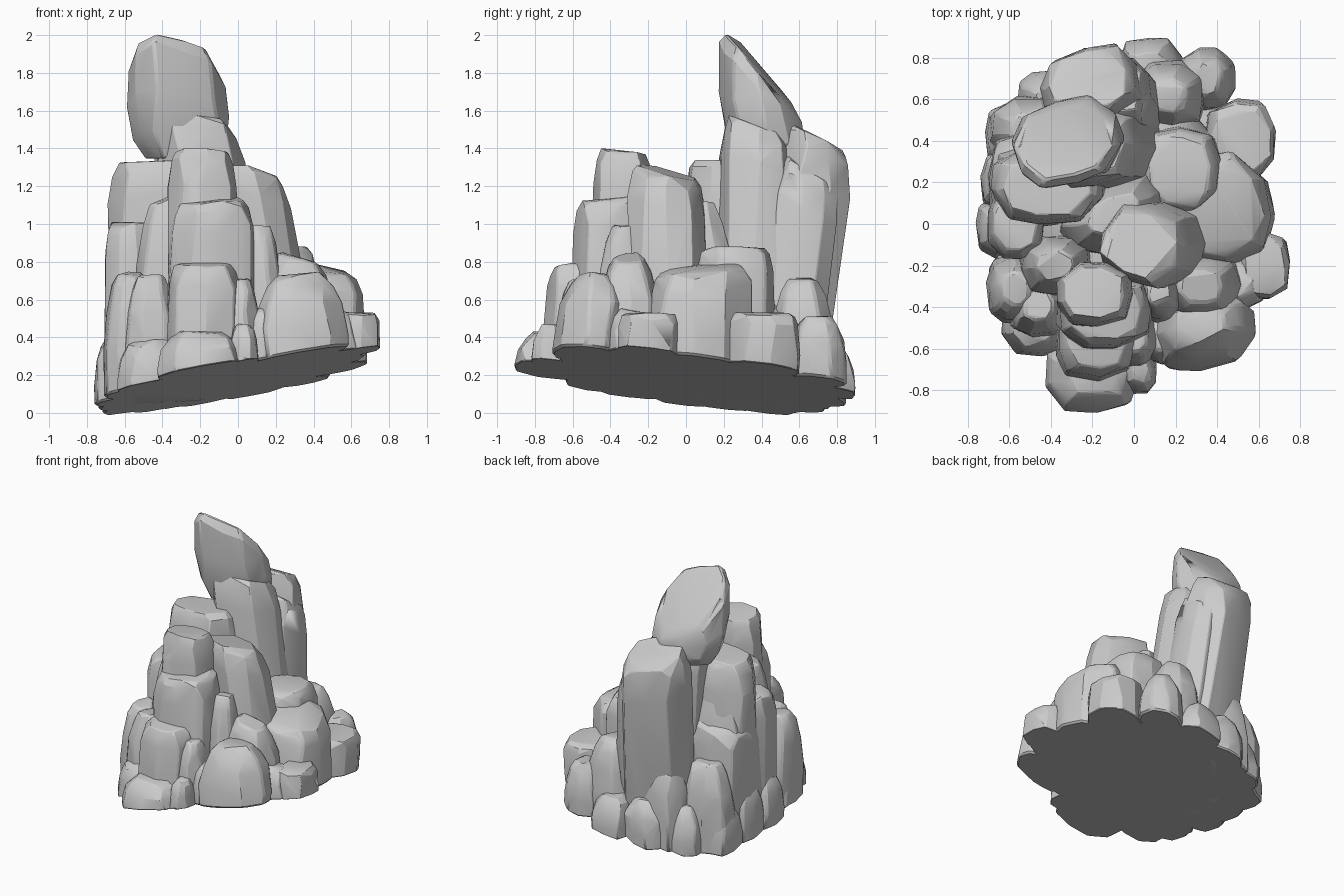
import bpy, bmesh, math, random
from mathutils import Vector

random.seed(7)

if "Cube" in bpy.data.objects:
    bpy.data.objects.remove(bpy.data.objects["Cube"], do_unlink=True)

stone = bpy.data.materials.new("grey_stone")
stone.use_nodes = True
stone.diffuse_color = (0.6, 0.6, 0.6, 1)
stone.node_tree.nodes["Principled BSDF"].inputs["Base Color"].default_value = stone.diffuse_color

# Tilted ground plane that slices every rock
GROUND = Vector((0, 0, 0.18))
NORMAL = Vector((-0.19, 0.115, 1)).normalized()

COLUMN = ((0, 0.95), (0.45, 1.0), (0.86, 0.97), (0.96, 0.87), (1, 0.74))
BOULDER = ((0, 0.97), (0.45, 1.0), (0.72, 0.9), (0.9, 0.7), (1, 0.48))
CAPSTONE = ((0, 0.72), (0.2, 0.93), (0.5, 1.0), (0.85, 0.97), (1, 0.8))


def ground_height(x, y):
    return GROUND.z - (NORMAL.x * x + NORMAL.y * y) / NORMAL.z


def rock(name, foot, radius, height, head=None, slope=(0, 0), turn=0,
         floor=None, profile=BOULDER, sides=9):
    """Faceted convex stone leaning from foot to head, with a sloping top."""
    head = head or foot
    if floor is None:
        floor = ground_height(*foot) - 0.12
    start = random.uniform(0, math.tau)
    bm = bmesh.new()
    for t, scale in profile:
        for i in range(sides):
            a = start + math.tau * (i + random.uniform(-0.2, 0.2)) / sides
            # Squared ellipse section
            c, s = math.cos(a), math.sin(a)
            r = scale * random.uniform(0.97, 1.03) / (abs(c) ** 3 + abs(s) ** 3) ** (1 / 3)
            u, v = radius[0] * r * c, radius[1] * r * s
            dx = u * math.cos(turn) - v * math.sin(turn)
            dy = u * math.sin(turn) + v * math.cos(turn)
            top = height + slope[0] * dx + slope[1] * dy
            z = floor + t * (top - floor) + random.uniform(-0.015, 0.015)
            bm.verts.new((foot[0] + t * (head[0] - foot[0]) + dx,
                          foot[1] + t * (head[1] - foot[1]) + dy, z))
    hull = bmesh.ops.convex_hull(bm, input=bm.verts)
    loose = [g for g in hull["geom_interior"] if isinstance(g, bmesh.types.BMVert)]
    bmesh.ops.delete(bm, geom=loose, context="VERTS")
    # Flat cut along the ground
    cut = bmesh.ops.bisect_plane(bm, geom=bm.verts[:] + bm.edges[:] + bm.faces[:],
                                 plane_co=GROUND, plane_no=NORMAL, clear_inner=True)
    rim = [g for g in cut["geom_cut"] if isinstance(g, bmesh.types.BMEdge)]
    if rim:
        bmesh.ops.holes_fill(bm, edges=rim)
    bmesh.ops.recalc_face_normals(bm, faces=bm.faces)
    mesh = bpy.data.meshes.new(name)
    bm.to_mesh(mesh)
    bm.free()
    mesh.materials.append(stone)
    obj = bpy.data.objects.new(name, mesh)
    bpy.context.collection.objects.link(obj)
    # Softened edges
    bevel = obj.modifiers.new("worn_edges", "BEVEL")
    bevel.width = 0.012
    bevel.segments = 1
    bevel.angle_limit = math.radians(35)
    bpy.ops.object.select_all(action="DESELECT")
    obj.select_set(True)
    bpy.context.view_layer.objects.active = obj
    bpy.ops.object.shade_smooth_by_angle(angle=math.radians(20))


def column(name, *args, **options):
    rock(name, *args, profile=COLUMN, **options)


# Hidden core and base pad filling the middle
rock("inner_core", (-.05, .05), (.53, .58), .68, sides=12)
rock("base_pad", (-.01, 0), (.58, .68), .36, sides=14)

# Tall columns and the capstone
rock("leaning_capstone", (-.3, .41), (.265, .205), 1.82, head=(-.33, .39), slope=(-.12, -1.05),
     turn=.3, floor=1.36, profile=CAPSTONE, sides=10)
column("summit_column", (-.02, .36), (.24, .2), 1.51, head=(-.23, .38), slope=(.1, -.4), turn=.2)
column("rear_column", (-.13, .5), (.25, .19), 1.46, head=(-.22, .69), slope=(0, -.6), turn=.3)
column("rear_side_column", (.04, .49), (.14, .17), 1.28, head=(-.07, .66), slope=(-.2, -.6))
column("side_shelf_column", (-.38, .2), (.28, .19), 1.33, head=(-.42, .18), slope=(.08, -.06))
column("front_tall_column", (.23, -.07), (.22, .2), 1.27, head=(.03, -.1), slope=(-.15, -.3), turn=-.3)
column("front_slim_column", (-.18, -.37), (.19, .16), 1.38, head=(-.19, -.33), slope=(0, -.08))

# Middle tier
column("front_step", (-.14, -.43), (.23, .19), 1.12, head=(-.14, -.41), slope=(.1, .1))
column("side_step", (-.57, .0), (.14, .17), 1.0)
rock("side_wedge", (-.38, -.2), (.18, .15), 1.13, slope=(.3, 0))
column("shelf_buttress", (-.48, .22), (.23, .24), .88, slope=(.2, 0))
rock("shelf_backing", (-.44, .22), (.25, .21), 1.16)
rock("front_splinter", (.14, -.36), (.11, .13), .98, head=(.12, -.33))
rock("gap_stone", (-.1, .05), (.28, .16), 1.12, turn=.5)
rock("front_knuckle", (.32, -.3), (.21, .17), .82, slope=(-.3, 0))
column("flank_stone", (.22, .26), (.2, .21), .87)
column("flank_block", (.46, .07), (.22, .27), .76, head=(.43, .08), slope=(-.2, .08), turn=.2)
column("front_block", (-.2, -.59), (.19, .18), .79, head=(-.18, -.56), slope=(0, .2))
rock("front_block_slab", (.01, -.55), (.11, .14), .7)
rock("front_corner_block", (-.46, -.39), (.15, .16), .72)
rock("side_corner_block", (-.57, -.31), (.14, .17), .74)
rock("rear_shoulder", (.17, .62), (.18, .17), .7)
rock("rear_knuckle", (-.28, .63), (.16, .15), .62)
rock("rear_side_knuckle", (-.5, .45), (.2, .17), .63)

# Low stones around the foot
rock("front_foot", (-.2, -.73), (.23, .18), .42)
rock("front_chip", (.03, -.71), (.08, .11), .46)
rock("front_gap_stone", (.13, -.54), (.12, .14), .55)
rock("front_corner_foot", (.35, -.54), (.25, .18), .73, head=(.32, -.48), turn=.2)
rock("flank_gap_stone", (.5, -.28), (.14, .14), .54)
rock("flank_foot", (.63, -.2), (.125, .16), .52, profile=COLUMN)
rock("flank_rear_foot", (.51, .4), (.17, .2), .52, profile=COLUMN)
rock("rear_corner_foot", (.35, .7), (.14, .15), .5)
rock("rear_foot", (.08, .76), (.16, .14), .34)
rock("rear_middle_foot", (-.17, .71), (.17, .14), .36)
rock("rear_side_foot", (-.4, .6), (.16, .14), .34)
rock("side_rear_foot", (-.58, .43), (.14, .16), .33)
rock("side_middle_foot", (-.62, .2), (.12, .16), .4)
rock("side_foot", (-.64, -.02), (.12, .15), .4)
rock("side_front_foot", (-.59, -.26), (.11, .14), .36)
rock("front_side_foot", (-.46, -.48), (.18, .16), .38)
